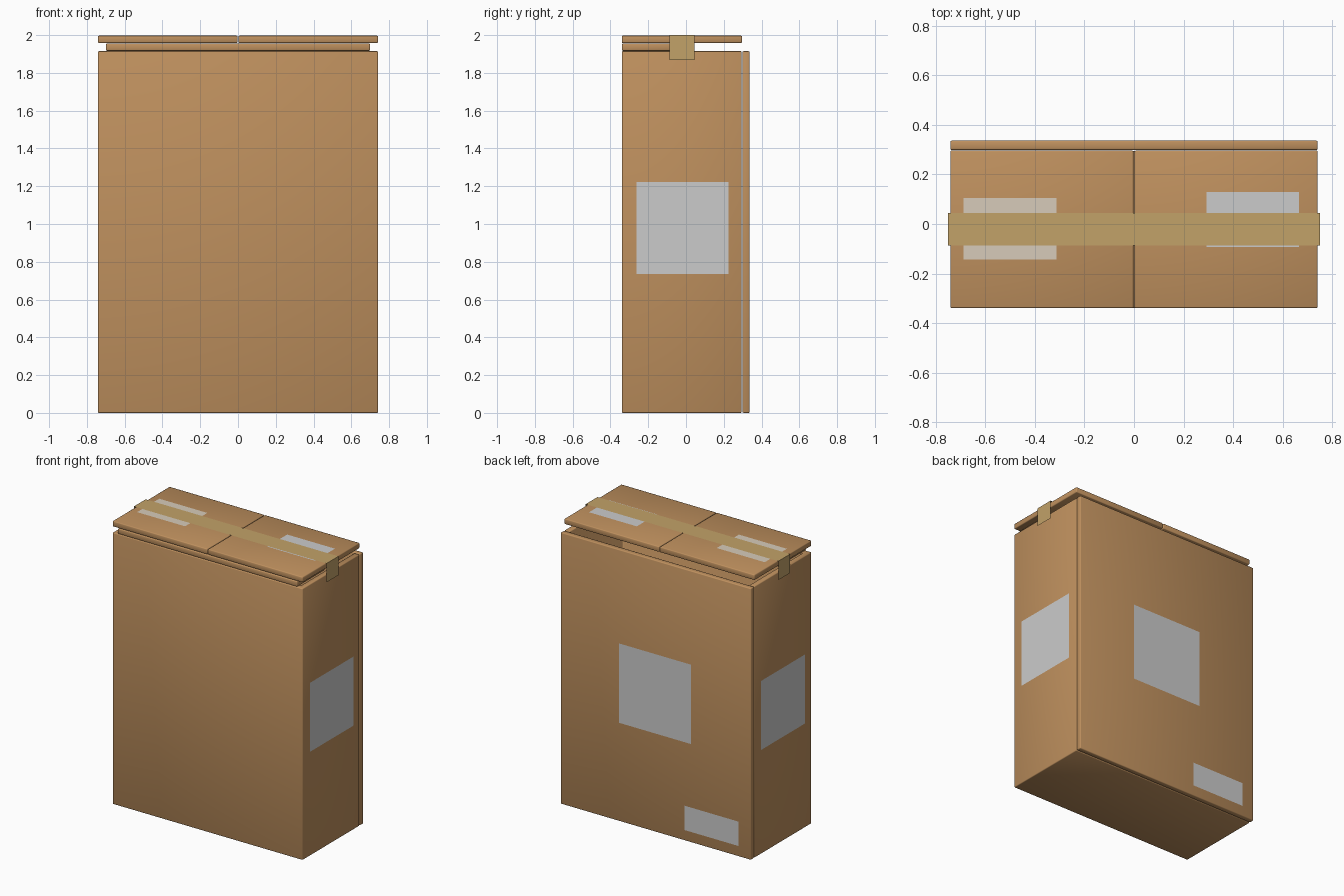
import bpy, bmesh
from mathutils import Vector

if "Cube" in bpy.data.objects:
    bpy.data.objects.remove(bpy.data.objects["Cube"])


def material(name, rgb):
    m = bpy.data.materials.new(name)
    m.diffuse_color = (*rgb, 1)
    m.use_nodes = True
    m.node_tree.nodes["Principled BSDF"].inputs["Base Color"].default_value = m.diffuse_color
    return m


CARD = material("cardboard", (0.52, 0.28, 0.112))
TAPE = material("packing_tape", (0.54, 0.36, 0.14))
PAPER = material("paper", (0.68, 0.60, 0.49))


def finish(name, bm, mat=None):
    me = bpy.data.meshes.new(name)
    bm.to_mesh(me)
    bm.free()
    ob = bpy.data.objects.new(name, me)
    bpy.context.collection.objects.link(ob)
    if mat:
        me.materials.append(mat)
    return ob


def box_bm(lo, hi):
    bm = bmesh.new()
    bmesh.ops.create_cube(bm, size=1)
    lo, hi = Vector(lo), Vector(hi)
    for v in bm.verts:
        v.co = (lo + hi) / 2 + v.co * (hi - lo)
    bm.normal_update()
    return bm


def soften(ob):
    b = ob.modifiers.new("edge", "BEVEL")
    b.width, b.segments = 0.006, 2
    b.limit_method = "ANGLE"
    for p in ob.data.polygons:
        p.use_smooth = True


def panel(name, lo, hi):
    ob = finish(name, box_bm(lo, hi), CARD)
    soften(ob)


def sheet(name, origin, u, v, mat=None):
    o, u, v = Vector(origin), Vector(u), Vector(v)
    bm = bmesh.new()
    bm.faces.new([bm.verts.new(p) for p in (o, o + u, o + u + v, o + v)])
    finish(name, bm, mat)


W = 0.742

# Carton body: front, both sides and floor, open at the top and back
bm = box_bm((-W, -0.34, 0), (W, 0.295, 1.915))
bmesh.ops.delete(bm, geom=[f for f in bm.faces if f.normal.z > 0.9 or f.normal.y > 0.9],
                 context="FACES_ONLY")
body = finish("carton_body", bm, CARD)
s = body.modifiers.new("wall", "SOLIDIFY")
s.thickness, s.offset, s.use_even_offset = 0.04, -1, True
soften(body)

# Separate back panel, inner front flap and the two top flaps
panel("back_panel", (-W, 0.299, 0), (W, 0.337, 1.915))
panel("inner_front_flap", (-0.70, -0.34, 1.917), (0.70, -0.03, 1.955))
panel("top_flap_left", (-W, -0.34, 1.958), (-0.002, 0.297, 1.997))
panel("top_flap_right", (0.002, -0.34, 1.958), (W, 0.297, 1.997))

# Tape strip over the top, folded down both sides
bm = bmesh.new()
profile = [(-0.752, 1.867), (-0.752, 2.0), (0.752, 2.0), (0.752, 1.867)]
rows = [[bm.verts.new((x, y, z)) for y in (-0.087, 0.045)] for x, z in profile]
for a, b in zip(rows, rows[1:]):
    bm.faces.new((a[0], b[0], b[1], a[1]))
finish("tape_strip", bm, TAPE)

# Labels on the top
sheet("top_label_left", (-0.688, -0.143, 1.9985), (0.375, 0, 0), (0, 0.248, 0), PAPER)
sheet("top_label_right", (0.293, -0.093, 1.9985), (0.373, 0, 0), (0, 0.223, 0))

# Labels on the sides
sheet("side_label_right", (0.744, -0.262, 0.735), (0, 0.487, 0), (0, 0, 0.487))
sheet("side_label_left", (-0.744, 0.225, 0.735), (0, -0.487, 0), (0, 0, 0.487))

# Labels on the back
sheet("back_label_large", (0.285, 0.339, 0.695), (-0.56, 0, 0), (0, 0, 0.56))
sheet("back_label_small", (-0.227, 0.339, 0.075), (-0.42, 0, 0), (0, 0, 0.172))
